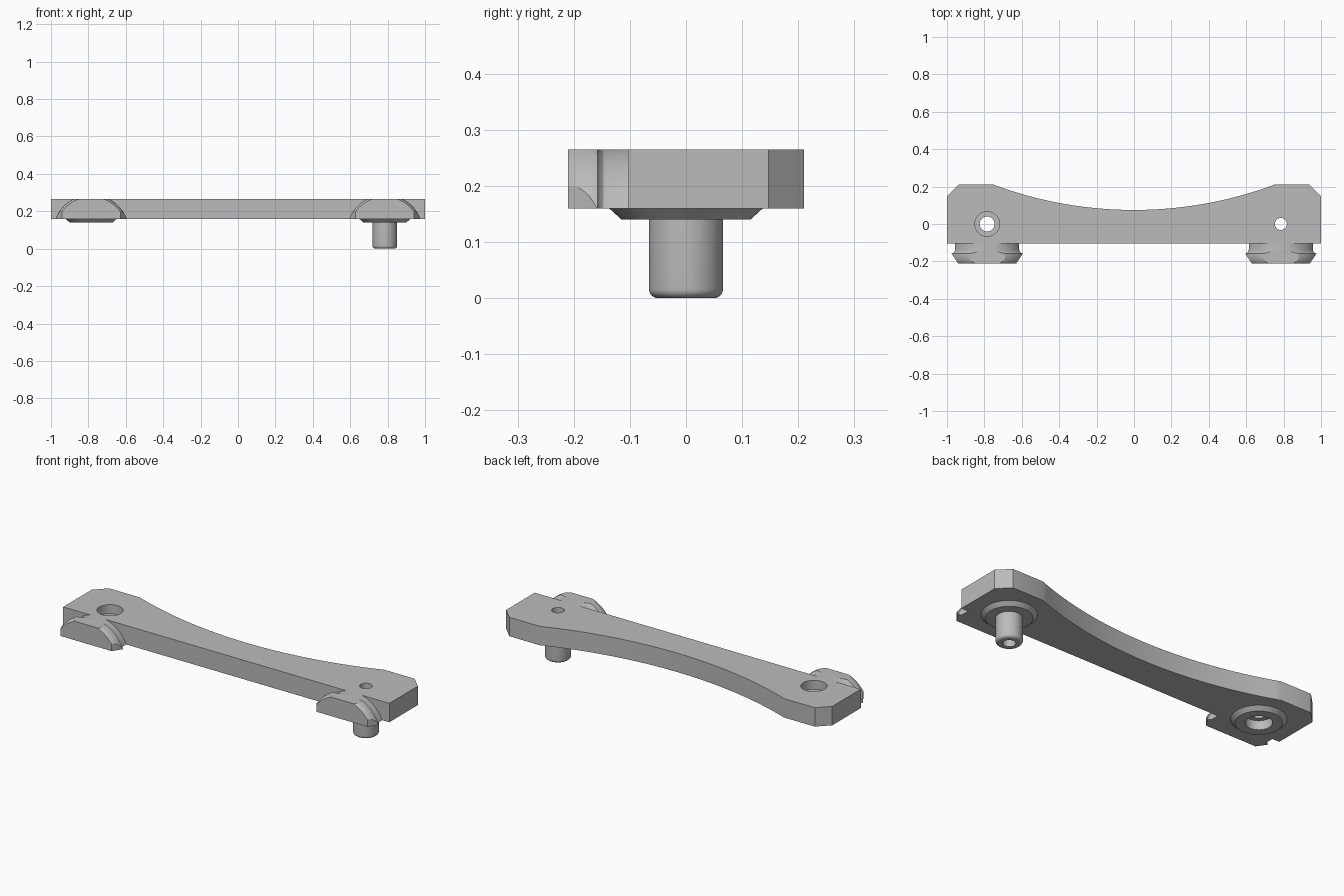
import bpy, bmesh, math
from mathutils import Matrix

cube = bpy.data.objects.get("Cube")
if cube:
    bpy.data.objects.remove(cube, do_unlink=True)

BOTTOM, TOP = 0.16, 0.265
END_X = 0.785

grey = bpy.data.materials.new("plain grey")
grey.use_nodes = True
GREY = (0.5, 0.5, 0.5, 1)
grey.diffuse_color = GREY
grey.node_tree.nodes["Principled BSDF"].inputs["Base Color"].default_value = GREY


def finish(name, bm):
    bmesh.ops.remove_doubles(bm, verts=bm.verts, dist=1e-5)
    bmesh.ops.recalc_face_normals(bm, faces=bm.faces)
    mesh = bpy.data.meshes.new(name)
    bm.to_mesh(mesh)
    bm.free()
    obj = bpy.data.objects.new(name, mesh)
    bpy.context.collection.objects.link(obj)
    mesh.materials.append(grey)
    return obj


def prism(name, outline, z0, z1):
    """Extrude a flat outline upward."""
    bm = bmesh.new()
    face = bm.faces.new([bm.verts.new((x, y, z0)) for x, y in outline])
    up = bmesh.ops.extrude_face_region(bm, geom=[face])["geom"]
    for v in up:
        if isinstance(v, bmesh.types.BMVert):
            v.co.z = z1
    return finish(name, bm)


def lathe(name, profile, matrix, steps=64):
    """Spin a closed (radius, height) profile around the local z axis."""
    bm = bmesh.new()
    rings = []
    for i in range(steps):
        a = math.tau * i / steps
        rings.append([bm.verts.new((r * math.cos(a), r * math.sin(a), h)) for r, h in profile])
    n = len(profile)
    for i in range(steps):
        a, b = rings[i], rings[(i + 1) % steps]
        for j in range(n):
            k = (j + 1) % n
            if profile[j][0] == 0 and profile[k][0] == 0:
                continue
            loop = [a[j], a[k], b[k], b[j]]
            if profile[j][0] == 0:
                loop.pop()
            elif profile[k][0] == 0:
                loop.pop(2)
            bm.faces.new(loop)
    bm.transform(matrix)
    return finish(name, bm)


def boolean(obj, tool, operation):
    mod = obj.modifiers.new("cut", "BOOLEAN")
    mod.operation, mod.object, mod.solver = operation, tool, "EXACT"
    bpy.context.view_layer.objects.active = obj
    bpy.ops.object.modifier_apply(modifier=mod.name)
    bpy.data.objects.remove(tool, do_unlink=True)


def smooth(obj):
    bpy.ops.object.select_all(action="DESELECT")
    obj.select_set(True)
    bpy.context.view_layer.objects.active = obj
    bpy.ops.object.shade_smooth_by_angle(angle=math.radians(25))


def at(x):
    return Matrix.Translation((x, 0, 0))


# Plate with chamfered rear corners and a concave rear edge
half, dip, rear = 0.75, 0.075, 0.21
sag = rear - dip
radius = (half ** 2 + sag ** 2) / (2 * sag)
sweep = math.asin(half / radius)
arc = []
for i in range(41):
    a = sweep * (1 - i / 20)
    arc.append((radius * math.sin(a), dip + radius * (1 - math.cos(a))))
outline = [(-1, -0.103), (1, -0.103), (1, 0.147), (0.937, rear)]
outline += arc + [(-0.937, rear), (-1, 0.147)]
plate = prism("plate", outline, BOTTOM, TOP)

# Holes through the plate
BORE, PIN_HOLE = 0.066, 0.032
for x, r in ((-END_X, BORE), (END_X, PIN_HOLE)):
    drill = lathe("drill", [(0, 0), (r, 0), (r, 0.5), (0, 0.5)], at(x))
    boolean(plate, drill, "DIFFERENCE")
smooth(plate)

# Socket boss and its inner lip on the right end
rim = [(0.137, BOTTOM), (0.115, 0.14)]
smooth(lathe("socket_boss", rim + [(BORE, 0.14), (BORE, BOTTOM)], at(-END_X)))
smooth(lathe("socket_lip", [(BORE, 0.19), (0.04, 0.19), (0.04, 0.215), (BORE, 0.215)], at(-END_X)))

# Hollow peg with a rounded foot on the left end
ROUND = 0.016
foot = []
for i in range(7):
    a = math.pi / 2 * i / 6
    foot.append((BORE - ROUND * (1 - math.cos(a)), ROUND * (1 - math.sin(a))))
peg = rim + [(BORE, 0.14)] + foot + [(PIN_HOLE, 0), (PIN_HOLE, BOTTOM)]
smooth(lathe("peg", peg, at(END_X)))

# Front locking lugs: a turned neck and flange, sliced flat and tapered
lug = [(0, 0.103), (0.188, 0.103), (0.188, 0.135), (0.19, 0.147), (0.195, 0.153),
       (0.205, 0.158), (0.206, 0.172), (0.204, 0.188), (0.2, 0.2), (0.194, 0.21), (0, 0.21)]
for side, x in (("right", -END_X), ("left", END_X)):
    turn = Matrix.Translation((x, 0, 0.083)) @ Matrix.Rotation(math.pi / 2, 4, "X")
    part = lathe(side + "_lug", lug, turn, 128)
    wedge = [(-0.225, -0.09), (-0.225, -0.1065), (-0.155, -0.211),
             (0.155, -0.211), (0.225, -0.1065), (0.225, -0.09)]
    slicer = prism("slicer", [(x + px, py) for px, py in wedge], BOTTOM, TOP)
    boolean(part, slicer, "INTERSECT")
    smooth(part)
